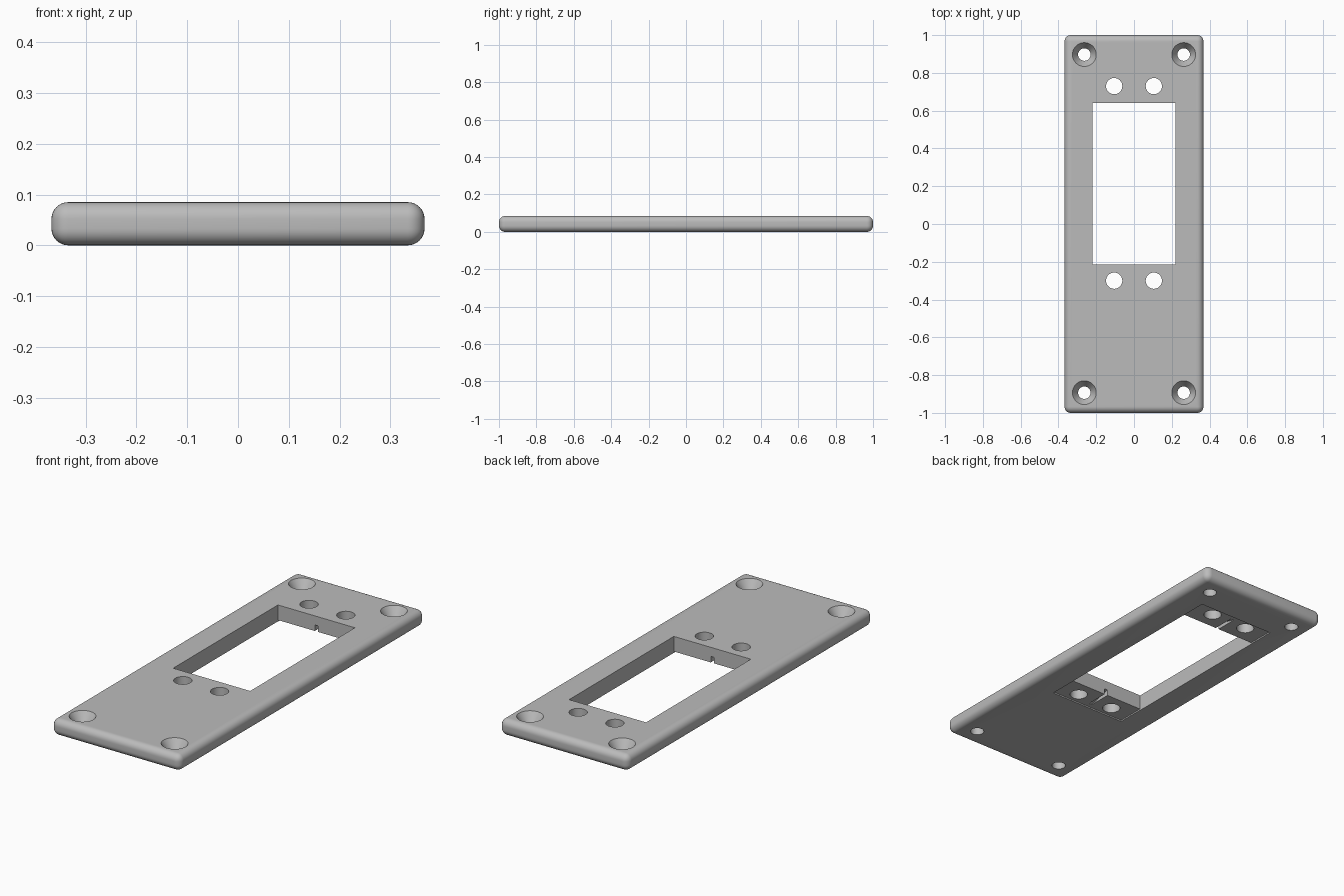
import bpy, bmesh, math

old = bpy.data.objects.get("Cube")
if old:
    bpy.data.objects.remove(old, do_unlink=True)

W, L, T = 0.735, 2.0, 0.085        # plate size
WIN_X, Y0, Y1 = 0.22, -0.215, 0.64  # window half width and ends

grey = bpy.data.materials.new("plain grey")
grey.use_nodes = True
color = (0.5, 0.5, 0.5, 1)
grey.diffuse_color = color
grey.node_tree.nodes["Principled BSDF"].inputs["Base Color"].default_value = color


def make(name, bm):
    bmesh.ops.recalc_face_normals(bm, faces=bm.faces)
    mesh = bpy.data.meshes.new(name)
    bm.to_mesh(mesh)
    bm.free()
    mesh.materials.append(grey)
    obj = bpy.data.objects.new(name, mesh)
    bpy.context.collection.objects.link(obj)
    return obj


def box(name, x0, x1, y0, y1, z0, z1, bevel=0):
    bm = bmesh.new()
    bmesh.ops.create_cube(bm, size=1)
    for v in bm.verts:
        v.co = ((x0, x1)[v.co.x > 0], (y0, y1)[v.co.y > 0], (z0, z1)[v.co.z > 0])
    if bevel:
        bmesh.ops.bevel(bm, geom=bm.edges[:], offset=bevel, segments=8,
                        profile=0.5, affect='EDGES')
    return make(name, bm)


def lathe(name, x, y, profile, n=48):
    """Solid of revolution about a vertical axis from (radius, z) pairs."""
    bm = bmesh.new()
    rings = [[bm.verts.new((x + r * math.cos(a * math.tau / n),
                            y + r * math.sin(a * math.tau / n), z))
              for a in range(n)] for r, z in profile]
    for low, high in zip(rings, rings[1:]):
        for i in range(n):
            j = (i + 1) % n
            bm.faces.new((low[i], low[j], high[j], high[i]))
    bm.faces.new(rings[0])
    bm.faces.new(rings[-1])
    return make(name, bm)


def wedge(name, y, direction, length=0.12, depth=0.038, half=0.009):
    """Rib groove, deepest at the window and fading out along the underside."""
    bm = bmesh.new()
    side = [(y - direction * 0.02, -0.02), (y + direction * length, -0.02),
            (y + direction * length, 0.008), (y, depth), (y - direction * 0.02, depth)]
    face = bm.faces.new([bm.verts.new((-half, a, b)) for a, b in side])
    out = bmesh.ops.extrude_face_region(bm, geom=[face])["geom"]
    bmesh.ops.translate(bm, vec=(2 * half, 0, 0),
                        verts=[e for e in out if isinstance(e, bmesh.types.BMVert)])
    return make(name, bm)


# Rounded plate
plate = box("mounting_plate", -W / 2, W / 2, -L / 2, L / 2, 0, T, bevel=0.033)

# Window, shallow flange recesses and rib grooves
cutters = [box("window_cutter", -WIN_X, WIN_X, Y0, Y1, -0.1, 0.2)]
for end, y, d in (("front", Y0, -1), ("back", Y1, 1)):
    ya, yb = sorted((y - d * 0.01, y + d * 0.145))
    cutters.append(box(end + "_recess_cutter", -WIN_X + 0.001, WIN_X - 0.001,
                       ya, yb, -0.05, 0.007))
    cutters.append(wedge(end + "_groove_cutter", y, d))

# Screw holes beside the window and countersunk holes in the corners
for side, s in (("left", 1), ("right", -1)):
    for end, y, cy in (("front", -0.30, -0.893), ("back", 0.73, 0.897)):
        cutters.append(lathe(f"{end}_{side}_hole_cutter", s * 0.105, y,
                             [(0.043, -0.05), (0.043, 0.2)]))
        cutters.append(lathe(f"{end}_{side}_countersink_cutter", s * 0.263, cy,
                             [(0.033, -0.05), (0.033, 0.04), (0.063, T), (0.063, 0.2)]))

for c in cutters:
    mod = plate.modifiers.new(c.name, 'BOOLEAN')
    mod.operation = 'DIFFERENCE'
    mod.solver = 'EXACT'
    mod.object = c
    c.hide_render = True
    c.hide_set(True)

# Apply the cuts, remove the cutters and smooth the rounded edges
bpy.ops.object.select_all(action='DESELECT')
plate.select_set(True)
bpy.context.view_layer.objects.active = plate
for mod in list(plate.modifiers):
    bpy.ops.object.modifier_apply(modifier=mod.name)
for c in cutters:
    bpy.data.objects.remove(c, do_unlink=True)
bpy.ops.object.shade_smooth_by_angle(angle=math.radians(30))
